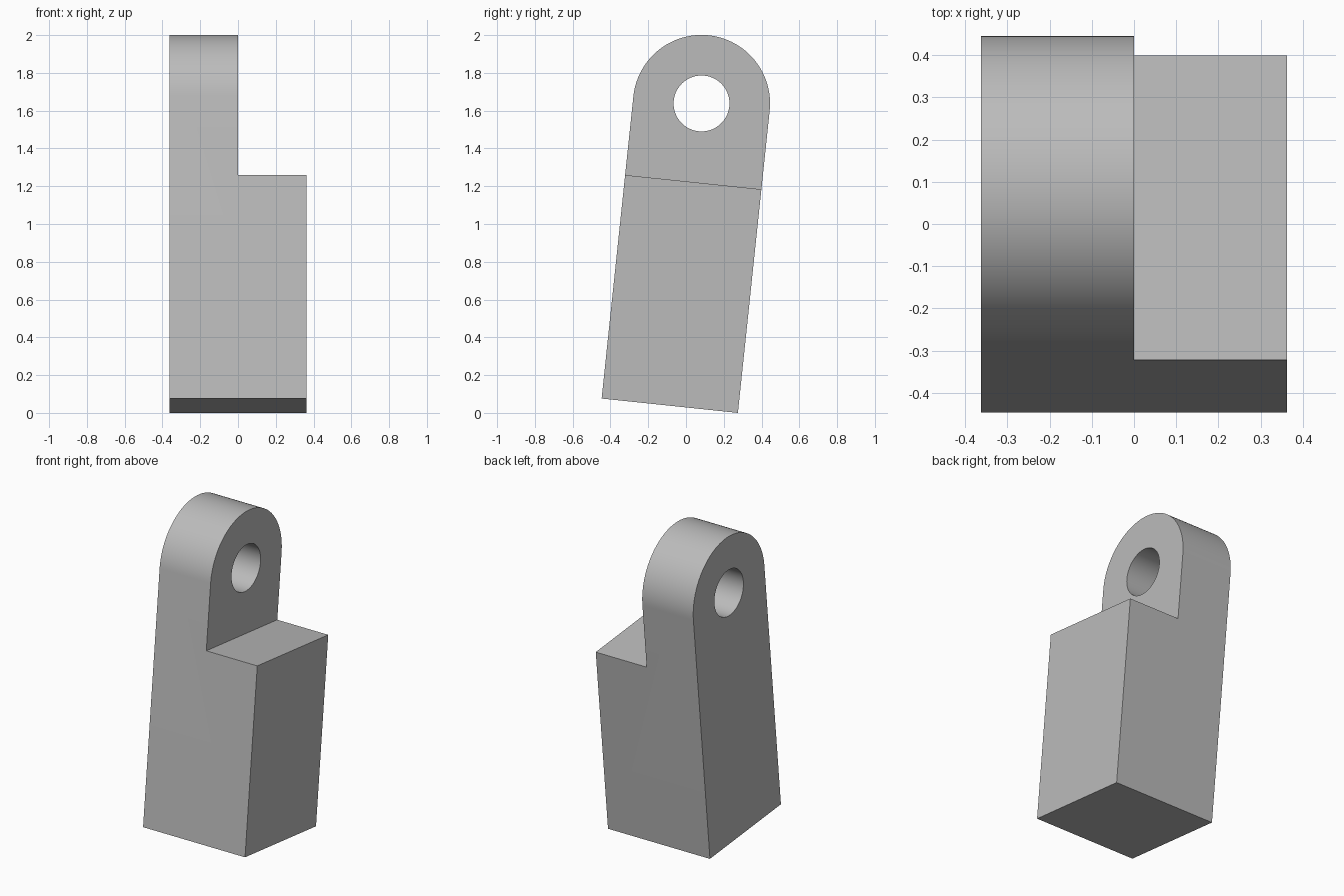
import bpy
import bmesh
from math import pi, sin, cos, radians
from mathutils import Matrix

if "Cube" in bpy.data.objects:
    bpy.data.objects.remove(bpy.data.objects["Cube"], do_unlink=True)

HALF = 0.3627       # half of the square section, also the lug radius
EYE = 1.609         # height of the hole along the leaning axis
STEP = 1.19         # height of the shelf along the leaning axis
HOLE = 0.148
LEAN = Matrix.Translation((0, -0.086, 0.038)) @ Matrix.Rotation(radians(-6), 4, "X")

grey = bpy.data.materials.new("plain grey")
grey.use_nodes = True
colour = (0.5, 0.5, 0.5, 1)
grey.diffuse_color = colour
grey.node_tree.nodes["Principled BSDF"].inputs["Base Color"].default_value = colour


def prism(name, profile, x0, x1):
    """Extrude a (y, z) outline along x and lean it back."""
    bm = bmesh.new()
    face = bm.faces.new([bm.verts.new((x0, y, z)) for y, z in profile])
    ext = bmesh.ops.extrude_face_region(bm, geom=[face], use_keep_orig=True)
    moved = [g for g in ext["geom"] if isinstance(g, bmesh.types.BMVert)]
    bmesh.ops.translate(bm, vec=(x1 - x0, 0, 0), verts=moved)
    bmesh.ops.recalc_face_normals(bm, faces=bm.faces)
    bm.transform(LEAN)
    mesh = bpy.data.meshes.new(name)
    bm.to_mesh(mesh)
    bm.free()
    mesh.materials.append(grey)
    obj = bpy.data.objects.new(name, mesh)
    bpy.context.collection.objects.link(obj)
    return obj


def arc(radius, turn, steps):
    return [(radius * cos(turn * i / steps), EYE + radius * sin(turn * i / steps))
            for i in range(steps + 1)]


# Leaning block with a rounded top
block = prism("stepped_lug_block",
              [(-HALF, 0), (HALF, 0)] + arc(HALF, pi, 64), -HALF, HALF)

# Cutters for the shelf on the left half and the round eye
shelf = prism("shelf_cutter", [(-1, STEP), (1, STEP), (1, 3), (-1, 3)], 0, 1)
eye = prism("eye_cutter", arc(HOLE, 2 * pi, 64)[:-1], -1, 1)

bpy.context.view_layer.objects.active = block
block.select_set(True)
for cutter in (shelf, eye):
    cutter.hide_render = True
    mod = block.modifiers.new(cutter.name, "BOOLEAN")
    mod.operation = "DIFFERENCE"
    mod.solver = "EXACT"
    mod.object = cutter
    bpy.ops.object.modifier_apply(modifier=mod.name)
    bpy.data.objects.remove(cutter, do_unlink=True)

# Smooth the curved walls, keep the corners sharp
bpy.ops.object.shade_smooth_by_angle(angle=radians(30))
